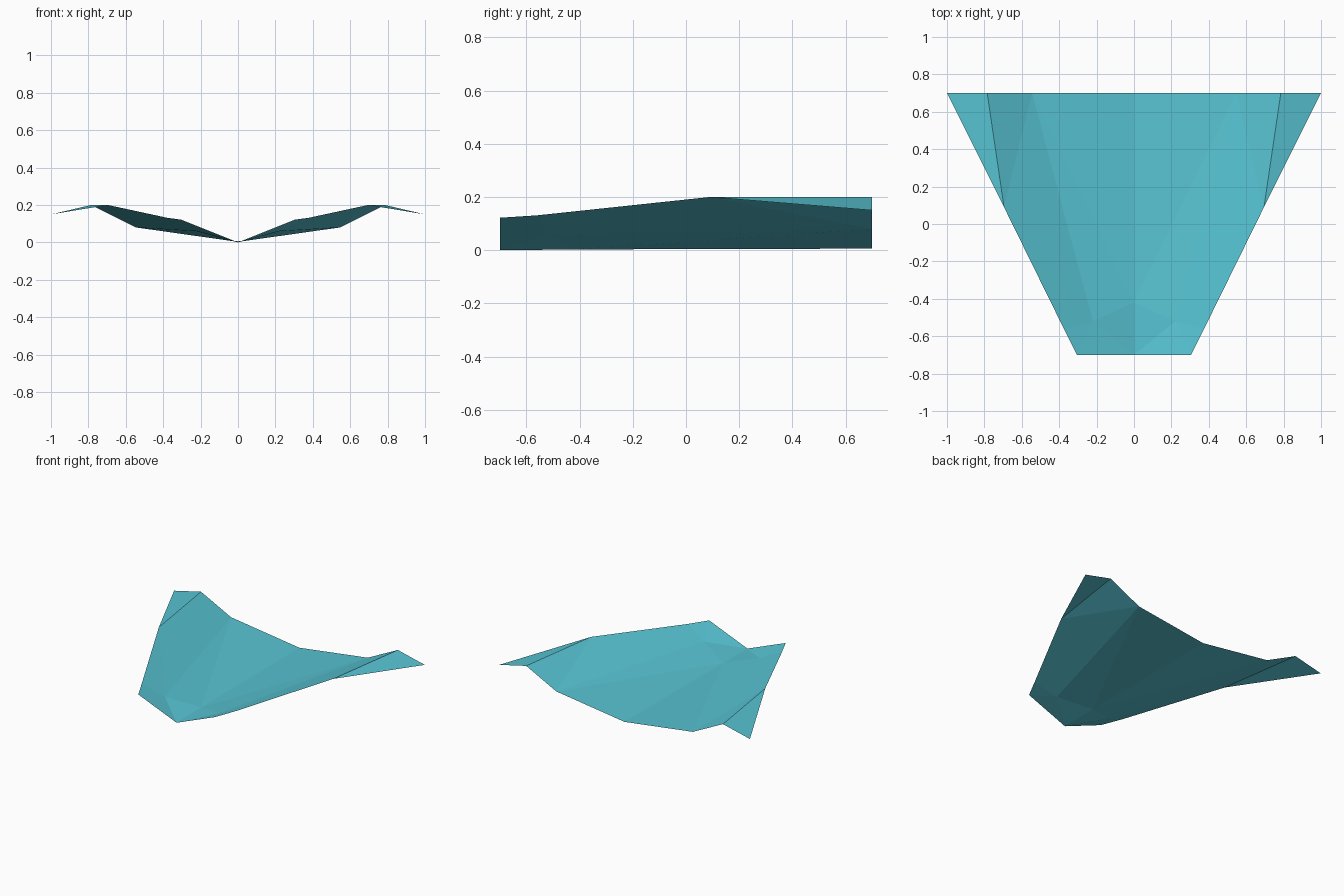
import bpy
import bmesh

cube = bpy.data.objects.get("Cube")
if cube:
    bpy.data.objects.remove(cube, do_unlink=True)

# Single flat colour
teal = bpy.data.materials.new("teal_paper")
teal.use_nodes = True
colour = (0.095, 0.55, 0.65, 1)
teal.diffuse_color = colour
teal.node_tree.nodes["Principled BSDF"].inputs["Base Color"].default_value = colour

# Fold points of one half of the sheet
points = {
    "nose": (0, -0.7, 0),
    "keel": (0, -0.42, 0.003),
    "keel_back": (0, 0.7, 0.006),
    "nose_corner": (0.305, -0.7, 0.122),
    "edge": (0.375, -0.56, 0.131),
    "crease": (0.22, -0.52, 0.06),
    "crease_back": (0.545, 0.7, 0.08),
    "fold": (0.695, 0.09, 0.2),
    "fold_back": (0.785, 0.7, 0.2),
    "tip": (1, 0.7, 0.15),
}

# Flat panels between the folds, all facing up
panels = [
    # nose
    ("nose", "nose_corner", "crease"),
    ("nose", "crease", "keel"),
    ("nose_corner", "edge", "crease"),
    # inner wing
    ("keel", "crease", "crease_back"),
    ("keel", "crease_back", "keel_back"),
    # outer wing
    ("crease", "edge", "fold"),
    ("crease", "fold", "crease_back"),
    ("crease_back", "fold", "fold_back"),
    # turned-down wing tip
    ("fold", "tip", "fold_back"),
]

bm = bmesh.new()
verts = {name: bm.verts.new(co) for name, co in points.items()}
for panel in panels:
    bm.faces.new([verts[name] for name in panel])
mesh = bpy.data.meshes.new("folded_wing")
bm.to_mesh(mesh)
bm.free()
mesh.materials.append(teal)

wing = bpy.data.objects.new("folded_wing", mesh)
bpy.context.collection.objects.link(wing)

# Other half
mirror = wing.modifiers.new("other_half", "MIRROR")
mirror.use_axis[0] = True
mirror.use_clip = True
